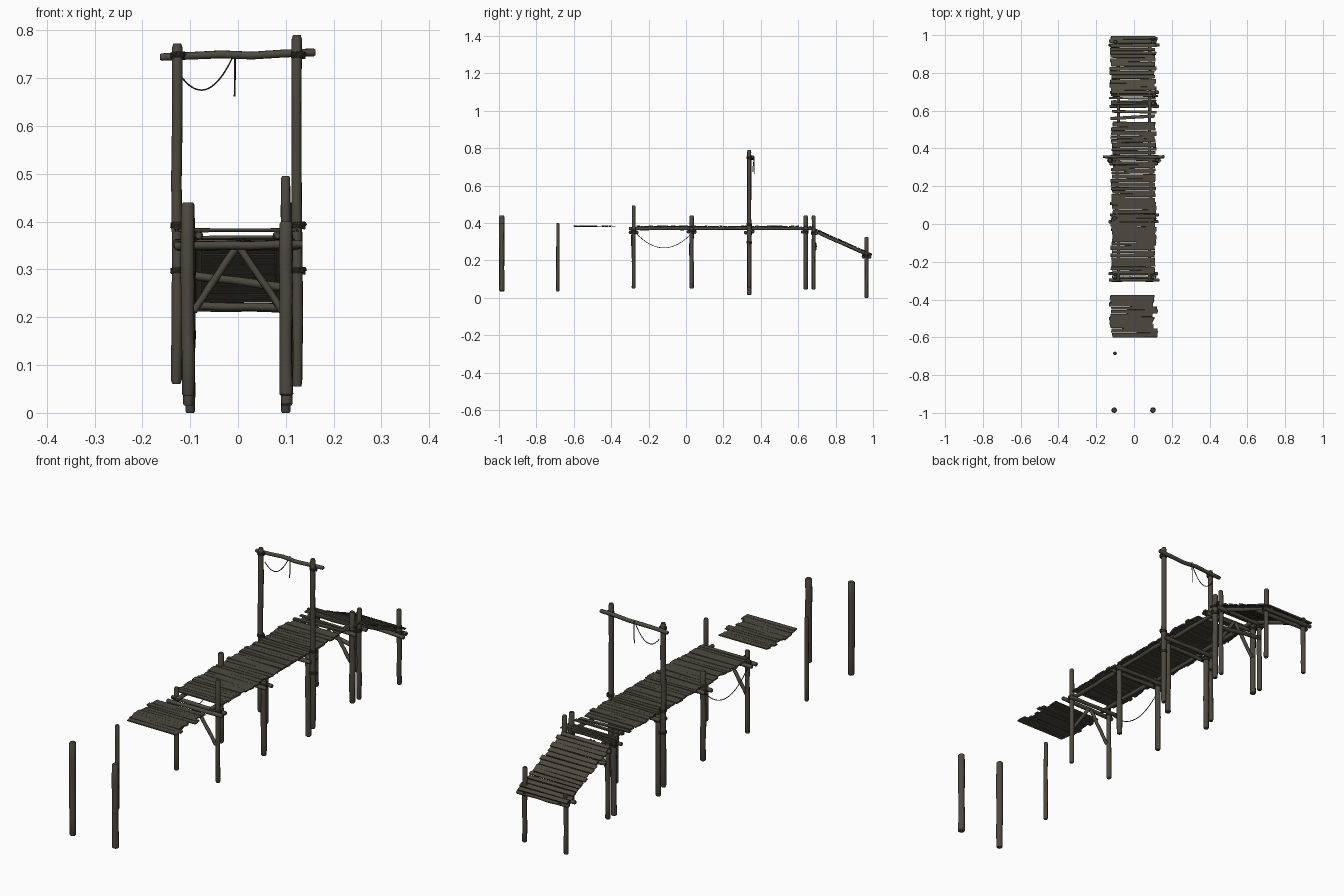
import bpy, bmesh, math, random
from mathutils import Vector, Matrix

random.seed(7)
R = random.uniform


def material(name, rgb):
    m = bpy.data.materials.new(name)
    m.diffuse_color = (*rgb, 1)
    return m


WOOD = material("weathered wood", (0.075, 0.066, 0.048))
ROPE = material("dark rope", (0.05, 0.044, 0.033))


def finish(bm, name, mat, angle=40):
    bmesh.ops.recalc_face_normals(bm, faces=bm.faces)
    me = bpy.data.meshes.new(name)
    bm.to_mesh(me)
    bm.free()
    me.materials.append(mat)
    ob = bpy.data.objects.new(name, me)
    bpy.context.collection.objects.link(ob)
    bpy.context.view_layer.objects.active = ob
    ob.select_set(True)
    bpy.ops.object.shade_smooth_by_angle(angle=math.radians(angle))
    ob.select_set(False)


def tube(bm, pts, radii, sides):
    """Sweep a ring along points, capped at both ends."""
    pts = [Vector(p) for p in pts]
    n, rings, u = len(pts), [], None
    for i, p in enumerate(pts):
        t = (pts[min(i + 1, n - 1)] - pts[max(i - 1, 0)]).normalized()
        if u is None:
            u = t.orthogonal()
        u = (u - t * u.dot(t)).normalized()
        v = t.cross(u)
        rings.append([bm.verts.new(p + radii[i] * (math.cos(a) * u + math.sin(a) * v))
                      for a in (2 * math.pi * k / sides for k in range(sides))])
    for a, b in zip(rings, rings[1:]):
        for k in range(sides):
            j = (k + 1) % sides
            bm.faces.new((a[k], a[j], b[j], b[k]))
    bm.faces.new(rings[0])
    bm.faces.new(rings[-1])


def log(bm, a, b, r, wob=0.0012, sides=10):
    """Slightly crooked log with chamfered ends."""
    a, b = Vector(a), Vector(b)
    ts = [0, 0.012, 0.2, 0.4, 0.6, 0.8, 0.988, 1]
    pts, rad = [], []
    for t in ts:
        p = a.lerp(b, t)
        if 0.1 < t < 0.9:
            p += Vector((R(-wob, wob), R(-wob, wob), R(-wob, wob)))
        pts.append(p)
        rad.append(r * (0.75 if t in (0, 1) else R(0.93, 1.06)))
    tube(bm, pts, rad, sides)


def lash(bm, x, y, z, r=0.0155, turns=4):
    """Rope coil wound round a post, with a loose end."""
    n = turns * 10
    pts = [(x + r * math.cos(k * 0.628), y + r * math.sin(k * 0.628),
            z + (k / n - 0.5) * 0.004 * turns) for k in range(n + 1)]
    pts.append((x + r * 1.25, y, pts[-1][2] - 0.006))
    tube(bm, pts, [0.0024] * len(pts), 5)


def sag(bm, a, b, drop, r=0.0017):
    a, b = Vector(a), Vector(b)
    pts = [a.lerp(b, k / 18) - Vector((0, 0, drop * 4 * (k / 18) * (1 - k / 18))) for k in range(19)]
    tube(bm, pts, [r] * 19, 6)


def plank(bm, y, z, w, x0, x1, yaw=0, pitch=0, th=0.006):
    """Thin board with uneven ends."""
    m = (Matrix.Translation(((x0 + x1) / 2, y, z)) @ Matrix.Rotation(yaw, 4, 'Z')
         @ Matrix.Rotation(R(-0.008, 0.008), 4, 'Y') @ Matrix.Rotation(pitch, 4, 'X')
         @ Matrix.Diagonal((x1 - x0, w, th, 1)))
    for v in bmesh.ops.create_cube(bm, size=1, matrix=m)["verts"]:
        v.co += Vector((R(-0.003, 0.003), R(-0.0012, 0.0012), 0))


def ends():
    return -0.118 + R(-0.006, 0.006), 0.113 + R(-0.006, 0.006)


# posts: x, y, bottom, top, radius
POSTS = [(-0.104, -0.985, 0.035, 0.44, 0.014), (0.101, -0.985, 0.035, 0.40, 0.014),
         (-0.1, -0.685, 0.035, 0.40, 0.009),
         (-0.1, -0.28, 0.05, 0.41, 0.010), (0.1, -0.28, 0.05, 0.495, 0.010),
         (-0.103, 0.03, 0.05, 0.44, 0.012), (0.103, 0.03, 0.05, 0.375, 0.012),
         (-0.104, 0.338, 0.015, 0.37, 0.012), (0.102, 0.338, 0.015, 0.37, 0.012),
         (-0.102, 0.64, 0.045, 0.375, 0.012), (0.102, 0.64, 0.045, 0.44, 0.012),
         (-0.102, 0.682, 0.045, 0.375, 0.010), (0.104, 0.682, 0.045, 0.44, 0.010),
         (-0.1, 0.965, 0.0, 0.26, 0.010), (0.1, 0.965, 0.0, 0.325, 0.010)]
bm = bmesh.new()
for x, y, z0, z1, r in POSTS:
    log(bm, (x, y, z0), (x + R(-.002, .002), y, z1), r)
finish(bm, "support_posts", WOOD)

# tall gate frame
bm = bmesh.new()
log(bm, (-0.129, 0.338, 0.06), (-0.127, 0.338, 0.772), 0.011)
log(bm, (0.124, 0.338, 0.055), (0.123, 0.338, 0.79), 0.011)
log(bm, (-0.163, 0.356, 0.744), (0.162, 0.356, 0.754), 0.008, 0.003)
finish(bm, "gate_frame", WOOD)

# crossbeams between post pairs
bm = bmesh.new()
for y, off, z in ((-0.28, 0.017, 0.352), (0.03, 0.018, 0.352), (0.338, 0.019, 0.352),
                  (0.64, 0.017, 0.352), (0.682, 0.015, 0.345), (0.965, 0.017, 0.222)):
    for s in (-1, 1):
        if y == 0.64 and s == 1 or y == 0.682 and s == -1:
            continue
        log(bm, (-0.13 + R(-.006, .006), y + s * off, z + R(-.004, .004)),
            (0.13 + R(-.006, .006), y + s * off, z + R(-.004, .004)), 0.0085)
finish(bm, "crossbeams", WOOD)

# diagonal braces
bm = bmesh.new()
for y in (-0.285, 0.645):
    for s in (-1, 1):
        log(bm, (s * 0.093, y, 0.212), (s * 0.004, y, 0.345), 0.0075)
log(bm, (-0.1, 0.69, 0.288), (0.1, 0.69, 0.262), 0.009)
finish(bm, "braces", WOOD)

# stringers under deck and ramp
bm = bmesh.new()
for s in (-1, 1):
    for y0, y1, dx in ((-0.305, 0.05, 0.082), (0.01, 0.36, 0.09), (0.32, 0.69, 0.082)):
        log(bm, (s * dx, y0, 0.371), (s * dx, y1, 0.371), 0.0085)
    log(bm, (s * 0.084, 0.672, 0.364), (s * 0.084, 0.99, 0.223), 0.0085)
finish(bm, "stringers", WOOD)

# main deck planks, with a broken gap and loose boards
bm = bmesh.new()
y = -0.282
while y < 0.685:
    w = R(0.013, 0.025)
    c = y + w / 2
    if not (0.54 < c < 0.60 or 0.615 < c < 0.628 or -0.274 < c < -0.262):
        a, b = ends()
        if 0.61 < c < 0.68:
            a, b, w = a - 0.008, b + 0.006, w * 0.7
        plank(bm, c, 0.382 + R(-.001, .001), w, a, b, R(-0.012, 0.012))
    y = c + w / 2 + R(0.0005, 0.003)
plank(bm, 0.565, 0.382, 0.016, -0.122, 0.11, 0.06)
plank(bm, 0.594, 0.382, 0.014, -0.115, 0.118, -0.02)
finish(bm, "deck_planks", WOOD, 20)

# ramp planks
bm = bmesh.new()
slope = math.atan2(-0.141, 0.318)
y = 0.69
while y < 0.985:
    w = R(0.014, 0.022)
    c = y + w / 2
    a, b = ends()
    plank(bm, c, 0.376 - (c - 0.672) * 0.443, w * 1.08, a - 0.006, b, R(-0.015, 0.015), slope)
    y = c + w / 2 + R(0.001, 0.004)
finish(bm, "ramp_planks", WOOD, 20)

# detached deck patch
bm = bmesh.new()
y = -0.6
while y < -0.38:
    w = R(0.014, 0.024)
    c = y + w / 2
    a, b = -0.128 + R(-.004, .004), 0.103 + R(-.005, .005)
    if random.random() < 0.2:
        a, b = a + 0.01, b + 0.02
    plank(bm, c, 0.383, w, a, b, R(-0.008, 0.008), 0, 0.005)
    y = c + w / 2 + R(0.0005, 0.003)
finish(bm, "detached_planks", WOOD, 20)

# rope lashings
bm = bmesh.new()
for s in (-1, 1):
    for y, z, r in ((-0.28, 0.355, 0.0125), (0.03, 0.355, 0.0145), (0.338, 0.345, 0.0145),
                    (0.64, 0.355, 0.0145), (0.682, 0.345, 0.0125), (0.965, 0.224, 0.0125)):
        lash(bm, s * 0.102, y, z, r)
    for z in (0.392, 0.297, 0.748):
        lash(bm, s * 0.126, 0.338, z, 0.0135, 3)
finish(bm, "lashings", ROPE)

# hanging ropes
bm = bmesh.new()
sag(bm, (-0.12, 0.356, 0.705), (-0.006, 0.362, 0.755), 0.052)
sag(bm, (-0.006, 0.365, 0.757), (-0.007, 0.365, 0.662), 0, 0.002)
sag(bm, (-0.112, -0.28, 0.36), (-0.112, 0.03, 0.345), 0.085)
finish(bm, "hanging_ropes", ROPE)
